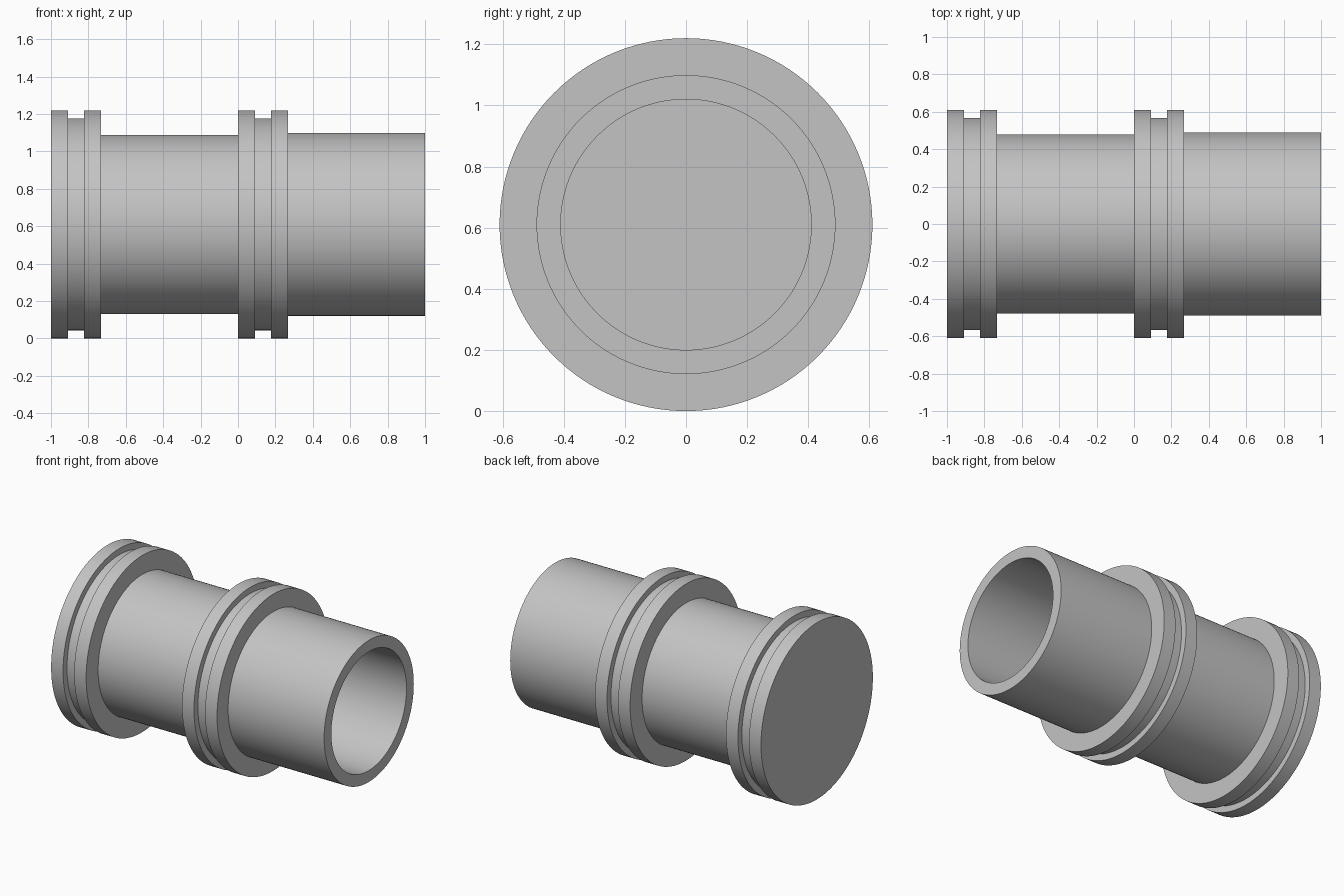
import bpy, bmesh
from math import radians, tau
from mathutils import Vector

cube = bpy.data.objects.get("Cube")
if cube:
    bpy.data.objects.remove(cube, do_unlink=True)

AXIS_Z = 0.61
FLANGE_R, GROOVE_R, SHAFT_R, TUBE_R, BORE_R = 0.61, 0.567, 0.479, 0.489, 0.41

grey = bpy.data.materials.new("plain_grey")
grey.use_nodes = True
colour = (0.55, 0.55, 0.55, 1)
grey.diffuse_color = colour
grey.node_tree.nodes["Principled BSDF"].inputs["Base Color"].default_value = colour


def flange(x):
    """Profile of a grooved flange whose left face is at x."""
    return [(x, FLANGE_R), (x + 0.091, FLANGE_R), (x + 0.091, GROOVE_R),
            (x + 0.176, GROOVE_R), (x + 0.176, FLANGE_R), (x + 0.267, FLANGE_R)]


def lathe(name, profile, steps=128):
    """Revolve (x, radius) points about the lengthwise axis."""
    bm = bmesh.new()
    verts = [bm.verts.new((x, 0, AXIS_Z + r)) for x, r in profile]
    edges = [bm.edges.new(pair) for pair in zip(verts, verts[1:])]
    bmesh.ops.spin(bm, geom=verts + edges, cent=Vector((0, 0, AXIS_Z)),
                   axis=Vector((1, 0, 0)), angle=tau, steps=steps)
    bmesh.ops.remove_doubles(bm, verts=bm.verts, dist=0.0001)
    bmesh.ops.recalc_face_normals(bm, faces=bm.faces)
    mesh = bpy.data.meshes.new(name)
    bm.to_mesh(mesh)
    bm.free()
    mesh.materials.append(grey)
    obj = bpy.data.objects.new(name, mesh)
    bpy.context.collection.objects.link(obj)
    bpy.ops.object.select_all(action="DESELECT")
    obj.select_set(True)
    bpy.context.view_layer.objects.active = obj
    bpy.ops.object.shade_smooth_by_angle(angle=radians(30))
    return obj


# One turned body: closed end, two grooved flanges, shaft and open bored tube
lathe("turned_sleeve",
      [(-1, 0)] + flange(-1)
      + [(-0.733, SHAFT_R), (0, SHAFT_R)] + flange(0)
      + [(0.267, TUBE_R), (1, TUBE_R), (1, BORE_R), (0, BORE_R), (0, 0)])
